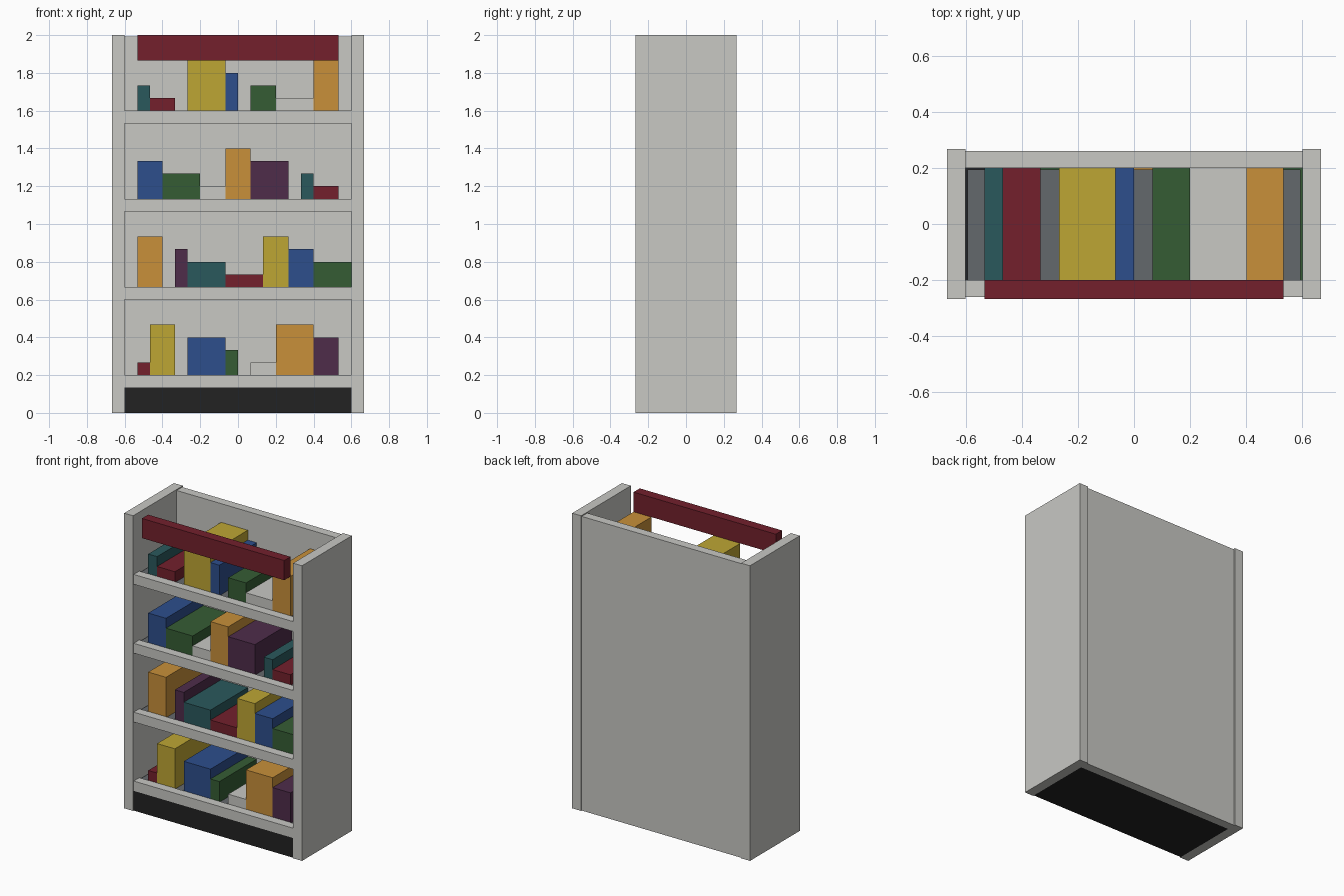
import bpy

if "Cube" in bpy.data.objects:
    bpy.data.objects.remove(bpy.data.objects["Cube"])

U = 1 / 15      # the design grid: 20 x 8 x 30 units
E = 0.1         # small inset, in grid units


def lin(c):
    c /= 255
    return c / 12.92 if c <= 0.04045 else ((c + 0.055) / 1.055) ** 2.4


def material(name, r, g, b):
    m = bpy.data.materials.new(name)
    m.diffuse_color = (lin(r), lin(g), lin(b), 1)
    m.use_nodes = True
    m.node_tree.nodes["Principled BSDF"].inputs["Base Color"].default_value = m.diffuse_color
    return m


MAT = {n: material(n, *c) for n, c in {
    "light_grey": (200, 200, 196),
    "dark_grey": (100, 104, 108),
    "black": (34, 34, 34),
    "red": (115, 32, 44),
    "yellow": (190, 166, 52),
    "blue": (45, 78, 140),
    "green": (53, 92, 52),
    "teal": (42, 88, 92),
    "orange": (200, 144, 58),
    "purple": (78, 44, 74),
}.items()}


def box(name, mat, x, y, z):
    """Box from (min, max) pairs in grid units."""
    v = [(a * U, b * U, c * U) for a in x for b in y for c in z]
    f = [(0, 1, 3, 2), (4, 6, 7, 5), (0, 4, 5, 1),
         (2, 3, 7, 6), (0, 2, 6, 4), (1, 5, 7, 3)]
    me = bpy.data.meshes.new(name)
    me.from_pydata(v, [], f)
    me.materials.append(MAT[mat])
    ob = bpy.data.objects.new(name, me)
    bpy.context.collection.objects.link(ob)
    return ob


# Case: side panels, slightly inset back, plinth and header board
box("left_side", "light_grey", (-10, -9), (-4, 4), (0, 30))
box("right_side", "light_grey", (9, 10), (-4, 4), (0, 30))
box("back_panel", "light_grey", (-9, 9), (3, 4 - E), (0, 30 - E))
box("plinth", "black", (-9, 9), (-4 + E, 3), (0, 2))
box("header_board", "red", (-8, 8), (-4, -3), (28, 30))

# Books per shelf: top of shelf, then (colour, left, right, height)
shelves = [
    (3, [("red", -8, -7, 1), ("yellow", -7, -5, 4), ("blue", -4, -1, 3),
         ("green", -1, 0, 2), ("light_grey", 1, 3, 1),
         ("orange", 3, 6, 4), ("purple", 6, 8, 3)]),
    (10, [("orange", -8, -6, 4), ("purple", -5, -4, 3), ("teal", -4, -1, 2),
          ("red", -1, 2, 1), ("yellow", 2, 4, 4), ("blue", 4, 6, 3),
          ("green", 6, 9, 2)]),
    (17, [("blue", -8, -6, 3), ("green", -6, -3, 2), ("light_grey", -3, -1, 1),
          ("orange", -1, 1, 4), ("purple", 1, 4, 3), ("teal", 5, 6, 2),
          ("red", 6, 8, 1)]),
    (24, [("teal", -8, -7, 2), ("red", -7, -5, 1), ("yellow", -4, -1, 4),
          ("blue", -1, 0, 3), ("green", 1, 3, 2), ("light_grey", 3, 6, 1),
          ("orange", 6, 8, 4)]),
]

for i, (z, books) in enumerate(shelves, 1):
    # Pale front edge with a dark floor behind it
    box(f"shelf_edge_{i}", "light_grey", (-9, 9), (-4 + E, -3), (z - 1, z))
    box(f"shelf_floor_{i}", "dark_grey", (-9 + E, 9 - E), (-3, 3 - E), (z - 1 + E, z - E))
    for j, (col, a, b, h) in enumerate(books, 1):
        box(f"book_{i}_{j}", col, (a, b), (-3, 3), (z - E, z + h))
